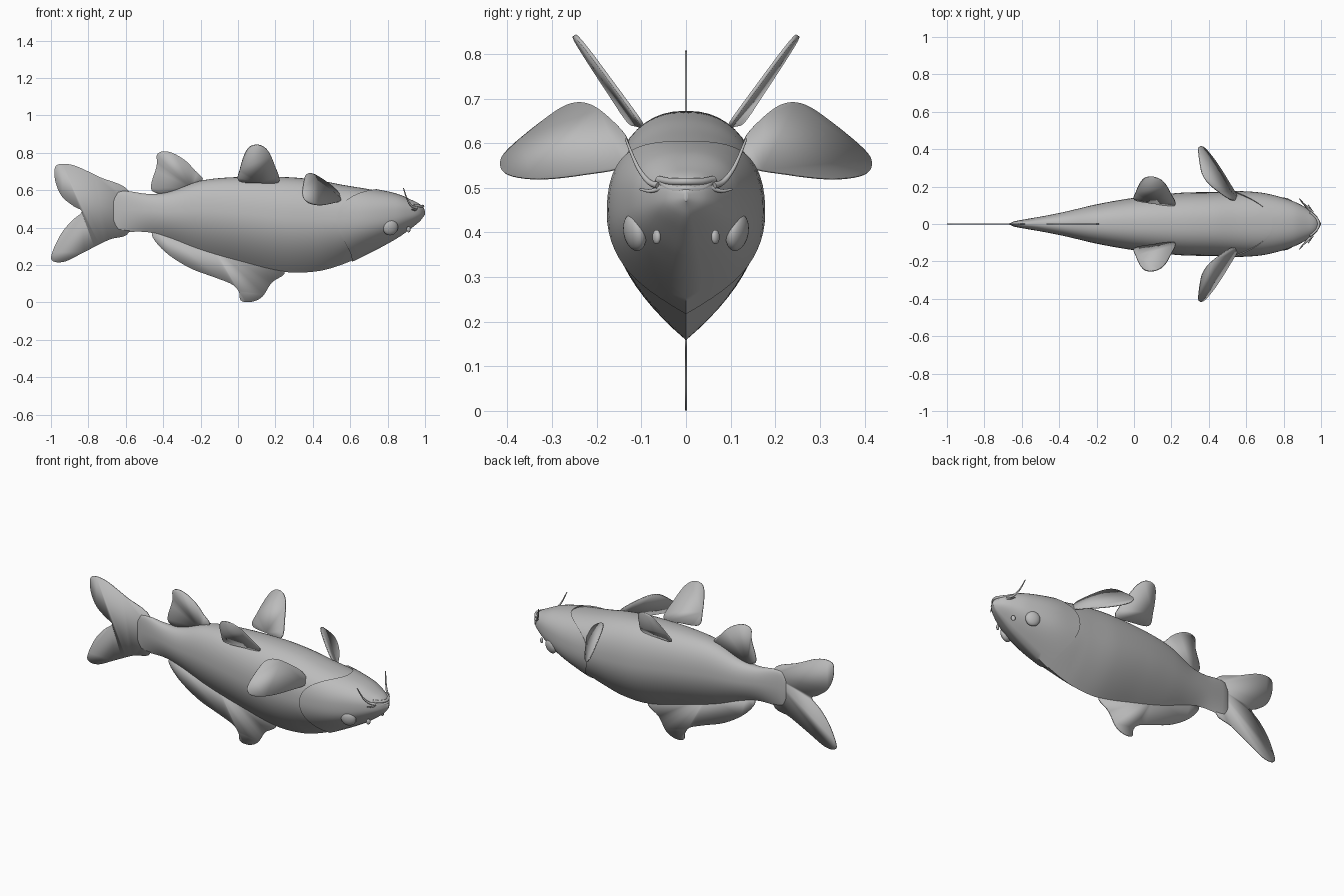
import bpy
import bmesh
import math
from mathutils import Vector

default_cube = bpy.data.objects.get("Cube")
if default_cube:
    bpy.data.objects.remove(default_cube, do_unlink=True)

skin = bpy.data.materials.new("plain_grey")
skin.use_nodes = True
GREY = (0.5, 0.5, 0.5, 1)
skin.diffuse_color = GREY
skin.node_tree.nodes["Principled BSDF"].inputs["Base Color"].default_value = GREY


def finish(name, bm, sharp=40):
    """Turn a bmesh into a shaded object."""
    bmesh.ops.recalc_face_normals(bm, faces=bm.faces[:])
    mesh = bpy.data.meshes.new(name)
    bm.to_mesh(mesh)
    bm.free()
    mesh.materials.append(skin)
    obj = bpy.data.objects.new(name, mesh)
    bpy.context.collection.objects.link(obj)
    bpy.ops.object.select_all(action="DESELECT")
    obj.select_set(True)
    bpy.context.view_layer.objects.active = obj
    bpy.ops.object.shade_smooth_by_angle(angle=math.radians(sharp))
    return obj


# Side profile stations: x, top height, bottom height, half width
STATIONS = [Vector(row) for row in (
    (-.665, .55, .41, .004), (-.65, .585, .385, .012), (-.6, .595, .378, .022),
    (-.48, .58, .375, .043), (-.37, .59, .345, .065), (-.2, .65, .28, .105),
    (0, .67, .222, .14), (.25, .67, .163, .167), (.42, .655, .166, .17),
    (.55, .63, .2, .17), (.7, .605, .266, .16), (.85, .577, .345, .12),
    (.93, .545, .4, .08), (.975, .522, .437, .045), (1, .49, .47, .004))]


def hull(x):
    """Smoothly interpolated top, bottom and half width at x."""
    last = len(STATIONS) - 1
    i = max(k for k in range(last) if k == 0 or STATIONS[k][0] <= x)
    a, b = STATIONS[i], STATIONS[i + 1]
    before, after = STATIONS[max(i - 1, 0)], STATIONS[min(i + 2, last)]
    span = b[0] - a[0]
    u = (x - a[0]) / span
    slope_a = (b - before) / (b[0] - before[0]) * span
    slope_b = (after - a) / (after[0] - a[0]) * span
    return (a * (2 * u**3 - 3 * u**2 + 1) + slope_a * (u**3 - 2 * u**2 + u)
            + b * (3 * u**2 - 2 * u**3) + slope_b * (u**3 - u**2))[1:]


def skin_point(x, angle, grow=0):
    """Point on the cross-section: rounded above, keeled below."""
    top, bottom, width = hull(x)
    middle = bottom + .57 * (top - bottom)
    c, s = math.cos(angle), math.sin(angle)
    side = math.copysign(1, c)
    if s >= 0:
        y = abs(c) ** .85
        z = middle + (top - middle + grow) * s ** .85
    else:
        depth = math.asin(-s) / (math.pi / 2)
        fullness = 2 + .8 * min(max((x - .5) / .3, 0), 1)
        y = 1 - depth ** fullness
        z = middle - (middle - bottom + grow) * depth
    return Vector((x, side * y * (width + grow), z))


def loft(name, rings, sharp=50):
    """Bridge closed rings of points and cap both ends."""
    bm = bmesh.new()
    loops = [[bm.verts.new(p) for p in ring] for ring in rings]
    count = len(loops[0])
    for one, two in zip(loops, loops[1:]):
        for i in range(count):
            j = (i + 1) % count
            bm.faces.new((one[i], one[j], two[j], two[i]))
    bm.faces.new(loops[0])
    bm.faces.new(loops[-1])
    return finish(name, bm, sharp)


ANGLES = [2 * math.pi * i / 48 for i in range(48)]

# Body from the tail root to under the gill covers
loft("body", [[skin_point(-.665 + 1.445 * i / 60, a) for a in ANGLES]
              for i in range(61)])


# Head shell, its rear edge swept into gill covers
def gill_edge(angle):
    s = math.sin(angle)
    return .53 + (.21 if s > 0 else .08) * s * s


head_rings = [[skin_point(gill_edge(a) + .01, a, -.012) for a in ANGLES]]
for step in range(33):
    t = math.sin(step / 32 * math.pi / 2)
    grow = .007 * (1 - t)
    head_rings.append([skin_point(gill_edge(a) * (1 - t) + t, a, grow)
                       for a in ANGLES])
loft("head", head_rings)


def smooth_path(points, closed=True, steps=5):
    """Catmull-Rom curve through the points."""
    pts = [Vector(p) for p in points]
    n = len(pts)
    pick = (lambda k: pts[k % n]) if closed else (lambda k: pts[min(max(k, 0), n - 1)])
    path = []
    for i in range(n if closed else n - 1):
        p, a, b, q = (pick(i + k) for k in (-1, 0, 1, 2))
        for k in range(steps):
            u = k / steps
            path.append(a + (b - p) * u / 2
                        + (p - a * 2.5 + b * 2 - q / 2) * u**2
                        + ((a - b) * 1.5 + (q - p) / 2) * u**3)
    return path if closed else path + [pts[-1]]


def fin(name, outline, place, thickness=.005):
    """Thin plate with a smooth outline, placed from 2D into space."""
    bm = bmesh.new()
    bm.faces.new([bm.verts.new(place(*p)) for p in smooth_path(outline)])
    obj = finish(name, bm)
    plate = obj.modifiers.new("thickness", "SOLIDIFY")
    plate.thickness = thickness
    plate.offset = 0


def upright(x, z):
    return (x, 0, z)


# Fins on the centre line
fin("tail_fin", [(-.58, .59), (-.74, .67), (-.87, .73), (-.95, .74), (-.98, .715),
                 (-.975, .64), (-.94, .565), (-.88, .515), (-.835, .485),
                 (-.89, .435), (-.95, .36), (-.997, .255), (-.985, .218),
                 (-.92, .22), (-.82, .27), (-.69, .335), (-.58, .38)], upright)
fin("small_fin", [(-.46, .595), (-.435, .73), (-.43, .795), (-.37, .805),
                  (-.29, .765), (-.23, .705), (-.19, .65), (-.3, .59)], upright)
fin("long_fin", [(-.46, .36), (-.39, .27), (-.26, .185), (-.12, .132), (-.03, .095),
                 (.005, .055), (.015, .01), (.07, .002), (.13, .03), (.18, .105),
                 (.25, .167), (.1, .25), (-.2, .33), (-.4, .38)], upright)


def tube(name, points, radius, taper):
    """Round strand along a smooth path."""
    path = smooth_path(points, closed=False, steps=6)
    rings = []
    for i, p in enumerate(path):
        along = path[min(i + 1, len(path) - 1)] - path[max(i - 1, 0)]
        turn = along.to_track_quat("Z", "Y")
        r = radius * (1 - taper * i / (len(path) - 1))
        rings.append([p + turn @ Vector((r * math.cos(a), r * math.sin(a), 0))
                      for a in ANGLES[::4]])
    loft(name, rings)


def ellipsoid(name, centre, radii, yaw, pitch=0):
    bm = bmesh.new()
    bmesh.ops.create_uvsphere(bm, u_segments=24, v_segments=16, radius=1)
    bmesh.ops.scale(bm, vec=radii, verts=bm.verts)
    obj = finish(name, bm)
    obj.location = centre
    obj.rotation_euler = (pitch, 0, yaw)


# Paired fins and face details
for label, m in (("left", 1), ("right", -1)):
    fin(label + "_pelvic_fin",
        [(.005, .65), (.01, .71), (.035, .79), (.065, .832), (.115, .84),
         (.16, .81), (.195, .735), (.218, .645), (.11, .64)],
        lambda x, z: (x, m * (.11 + .69 * (z - .64) + .12 * (.11 - x)), z), .008)
    fin(label + "_pectoral_fin",
        [(.13, .607), (.175, .66), (.22, .688), (.265, .685), (.32, .65),
         (.395, .588), (.415, .556), (.4, .53), (.33, .52), (.23, .53), (.14, .55)],
        lambda y, z: (1.048 - .708 * y - .72 * z, m * y, z), .006)
    ellipsoid(label + "_eye", (.815, m * .115, .4), (.042, .022, .042),
              -m * .35, -m * .2)
    ellipsoid(label + "_nostril", (.912, m * .066, .39), (.012, .008, .016), -m * .6)
    tube(label + "_long_barbel",
         [(.955, m * .062, .505), (.93, m * .085, .515), (.905, m * .11, .55),
          (.885, m * .135, .61)], .008, .7)
    tube(label + "_short_barbel",
         [(.955, m * .055, .5), (.945, m * .08, .493), (.93, m * .103, .497)], .006, .6)

# Lips
for label, lift in (("upper", .008), ("lower", -.008)):
    tube(label + "_lip",
         [(.94, -.062, .519), (.972, -.035, .506 + lift), (.988, 0, .506 + lift),
          (.972, .035, .506 + lift), (.94, .062, .519)], .008, 0)
